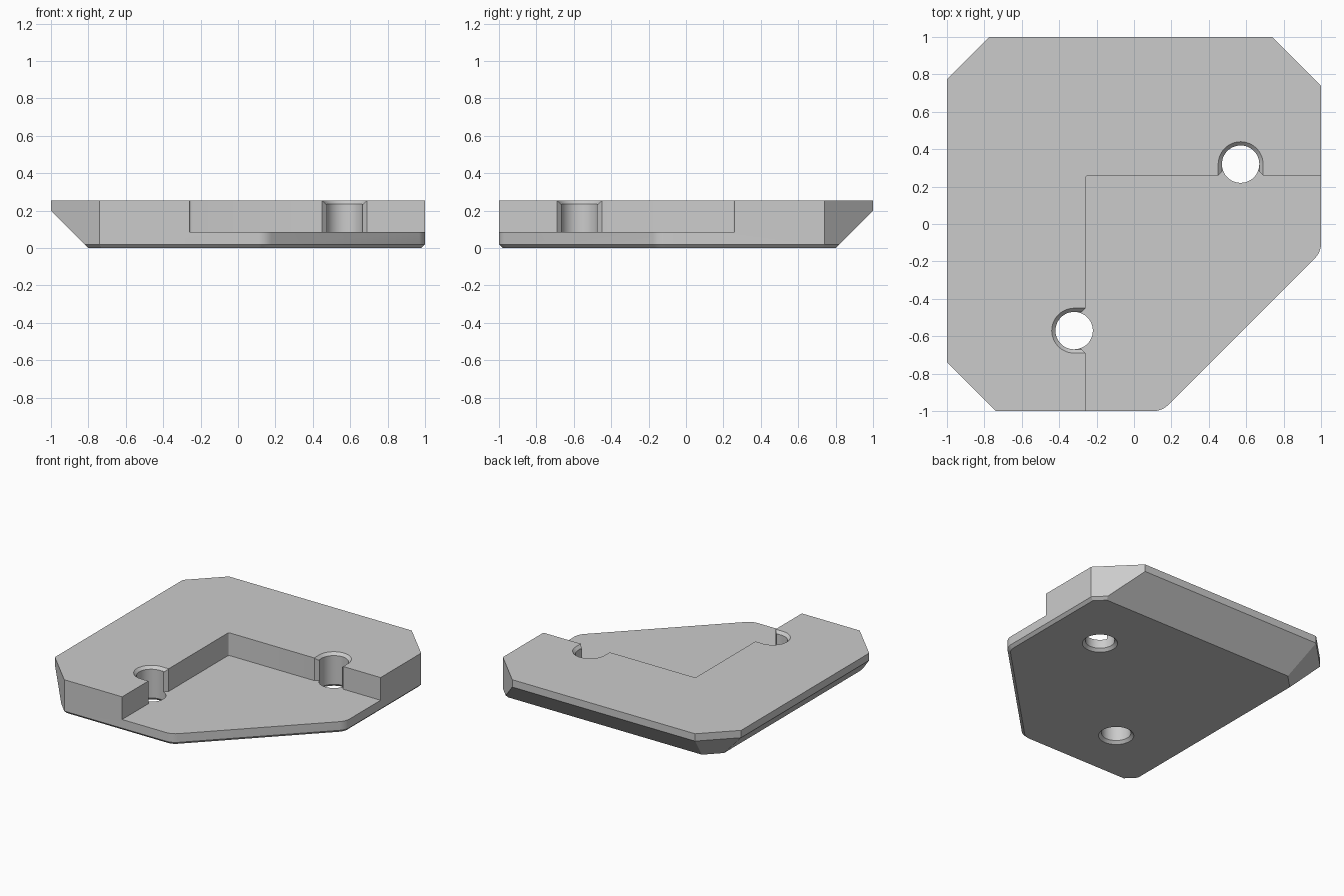
import bpy, bmesh, math
from mathutils import Vector

if "Cube" in bpy.data.objects:
    bpy.data.objects.remove(bpy.data.objects["Cube"])

HEIGHT, FLOOR = 0.255, 0.085
HOLE, RIM, LIP = 0.1, 0.12, 0.02

grey = bpy.data.materials.new("light grey")
grey.use_nodes = True
colour = (0.6, 0.6, 0.6, 1)
grey.diffuse_color = colour
grey.node_tree.nodes["Principled BSDF"].inputs["Base Color"].default_value = colour


def finish(bm, name):
    bmesh.ops.recalc_face_normals(bm, faces=bm.faces[:])
    mesh = bpy.data.meshes.new(name)
    bm.to_mesh(mesh)
    bm.free()
    mesh.materials.append(grey)
    ob = bpy.data.objects.new(name, mesh)
    bpy.context.collection.objects.link(ob)
    return ob


def trim(bm, point, normal):
    """Cut off everything in front of a plane and cap the opening."""
    geom = bm.verts[:] + bm.edges[:] + bm.faces[:]
    cut = bmesh.ops.bisect_plane(bm, geom=geom, plane_co=point, plane_no=normal,
                                 clear_outer=True)["geom_cut"]
    edges = [e for e in cut if isinstance(e, bmesh.types.BMEdge)]
    if edges:
        bmesh.ops.holes_fill(bm, edges=edges)


def side(bm, degrees, offset, chamfer):
    """Vertical wall facing an angle, with a 45 degree bottom chamfer."""
    a = math.radians(degrees)
    out = Vector((math.cos(a), math.sin(a), 0))
    trim(bm, out * offset, out)
    trim(bm, out * (offset - chamfer), out - Vector((0, 0, 1)))


def cut(body, cutter):
    mod = body.modifiers.new("cut", "BOOLEAN")
    mod.operation, mod.solver, mod.object = "DIFFERENCE", "EXACT", cutter
    bpy.context.view_layer.objects.active = body
    bpy.ops.object.modifier_apply(modifier=mod.name)
    bpy.data.objects.remove(cutter)


# Solid block, trimmed side by side
bm = bmesh.new()
bmesh.ops.create_cube(bm, size=3)
trim(bm, (0, 0, 0), (0, 0, -1))
trim(bm, (0, 0, HEIGHT), (0, 0, 1))
root = math.sqrt(2)
for angle, offset, chamfer in [(180, 1, 0.2), (90, 1, 0.2), (135, 1.775 / root, 0.2),
                               (45, 1.74 / root, LIP), (225, 1.74 / root, LIP),
                               (0, 1, LIP), (270, 1, LIP), (315, 1.15 / root, LIP)]:
    side(bm, angle, offset, chamfer)
# Rounded ends of the long diagonal
radius = 0.11
for cx, cy, start in [(0.104, -0.89, 270), (0.89, -0.104, 315)]:
    for i in range(1, 6):
        angle = start + 45 * i / 6
        a = math.radians(angle)
        side(bm, angle, cx * math.cos(a) + cy * math.sin(a) + radius, LIP)
body = finish(bm, "corner_bracket")

# Stepped recess, with bevelled openings at the holes; mirrored on the diagonal
half = [(-0.253, 0.257), (-0.243, 0.26), (0.45, 0.26), (0.475, 0.285),
        (0.665, 0.285), (0.69, 0.26), (1.3, 0.26)]
outline = [(-y, -x) for x, y in reversed(half)] + half + [(1.3, -1.3)]
bm = bmesh.new()
face = bm.faces.new([bm.verts.new((x, y, FLOOR)) for x, y in outline])
top = bmesh.ops.extrude_face_region(bm, geom=[face])["geom"]
bmesh.ops.translate(bm, vec=(0, 0, 0.4),
                    verts=[v for v in top if isinstance(v, bmesh.types.BMVert)])
cut(body, finish(bm, "recess_cutter"))


def funnel(name, x, y, low, high, r_low, r_high, slide=(0, 0)):
    """Convex cutter: a cone frustum, stretched along slide."""
    bm = bmesh.new()
    for sx, sy in {(0, 0), slide}:
        bmesh.ops.create_cone(bm, segments=48, radius1=r_low, radius2=r_high,
                              depth=high - low, cap_ends=True)
        bmesh.ops.translate(bm, verts=bm.verts[-96:],
                            vec=(x + sx, y + sy, (low + high) / 2))
    if slide != (0, 0):
        bmesh.ops.delete(bm, geom=bm.edges[:], context="EDGES_FACES")
        bmesh.ops.convex_hull(bm, input=bm.verts[:])
        bmesh.ops.dissolve_limit(bm, angle_limit=0.001, verts=bm.verts[:], edges=bm.edges[:])
    return finish(bm, name)


# Screw holes, countersunk below and along the open upper rim
for x, y, slide in [(0.57, 0.32, (0, -0.15)), (-0.32, -0.57, (0.15, 0))]:
    cut(body, funnel("hole_cutter", x, y, -0.1, 0.4, HOLE, HOLE))
    cut(body, funnel("lower_sink", x, y, -LIP, LIP, RIM + LIP, HOLE))
    cut(body, funnel("upper_sink", x, y, HEIGHT - LIP, HEIGHT + LIP, HOLE, RIM + LIP, slide))

body.select_set(True)
bpy.context.view_layer.objects.active = body
bpy.ops.object.shade_smooth_by_angle(angle=math.radians(20))
